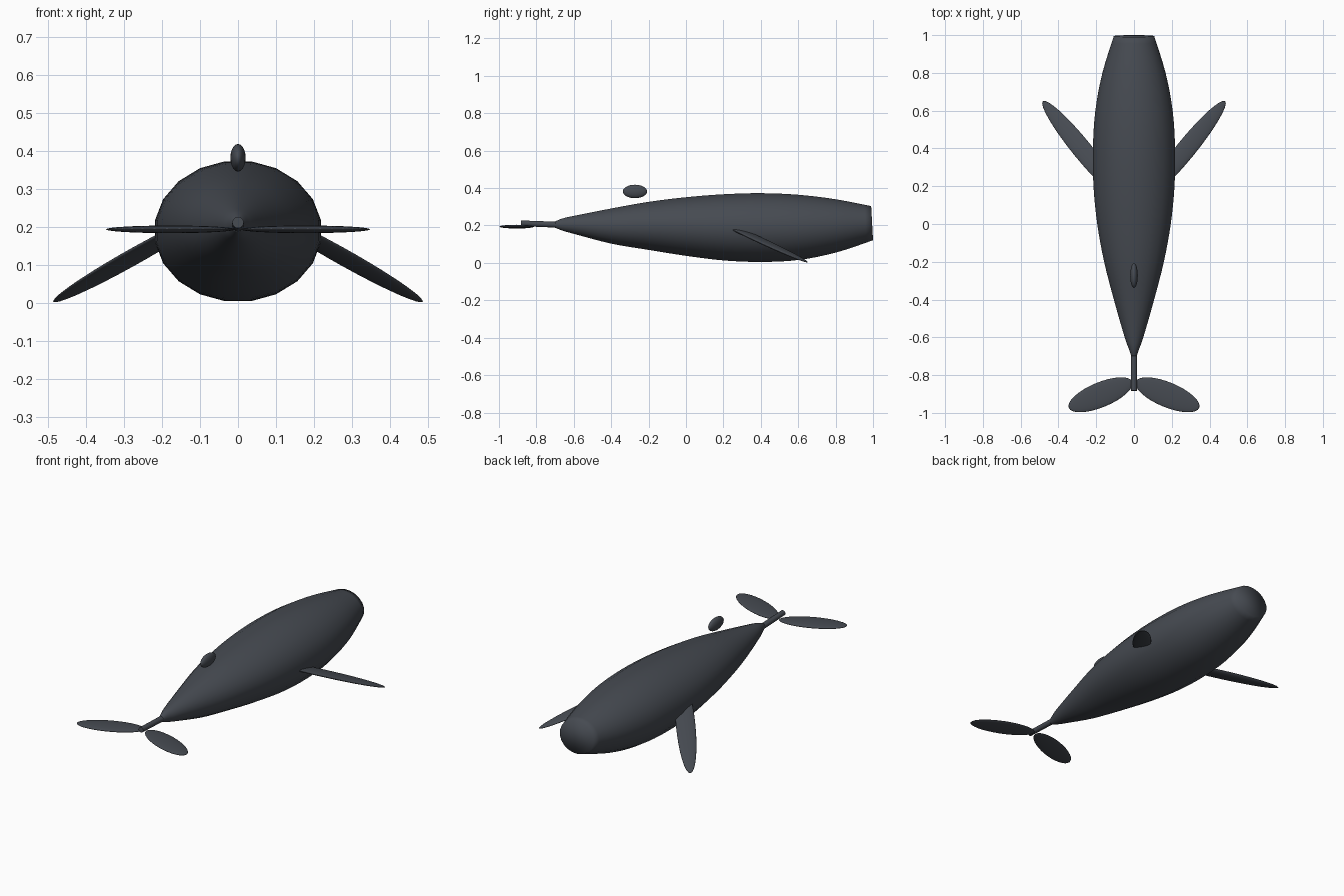
import bpy, bmesh, math
from mathutils import Matrix, Vector

if "Cube" in bpy.data.objects:
    bpy.data.objects.remove(bpy.data.objects["Cube"])

skin = bpy.data.materials.new("dark slate skin")
skin.diffuse_color = (0.061, 0.069, 0.083, 1)
skin.use_nodes = True
skin.node_tree.nodes["Principled BSDF"].inputs["Base Color"].default_value = skin.diffuse_color


def finish(name, bm):
    bmesh.ops.recalc_face_normals(bm, faces=bm.faces)
    for f in bm.faces:
        f.smooth = True
    me = bpy.data.meshes.new(name)
    bm.to_mesh(me)
    bm.free()
    me.materials.append(skin)
    ob = bpy.data.objects.new(name, me)
    bpy.context.collection.objects.link(ob)
    return ob


def ellipsoid(name, center, axis_a, axis_b, size):
    """Ellipsoid with its long axis along axis_a and its width along axis_b."""
    a = Vector(axis_a).normalized()
    b = Vector(axis_b)
    b = (b - a * b.dot(a)).normalized()
    c = a.cross(b)
    m = Matrix((a * size[0], b * size[1], c * size[2])).transposed().to_4x4()
    bm = bmesh.new()
    bmesh.ops.create_uvsphere(bm, u_segments=32, v_segments=20, radius=1,
                              matrix=Matrix.Translation(center) @ m)
    return finish(name, bm)


def catmull(p0, p1, p2, p3, t):
    return [0.5 * (2 * b + (c - a) * t + (2 * a - 5 * b + 4 * c - d) * t * t
                   + (3 * b - a - 3 * c + d) * t ** 3)
            for a, b, c, d in zip(p0, p1, p2, p3)]


# Body: oval rings along y (y, half width, bottom z, top z)
profile = [(-0.70, 0.014, 0.188, 0.222), (-0.66, 0.028, 0.172, 0.238),
           (-0.60, 0.050, 0.155, 0.252), (-0.40, 0.108, 0.102, 0.292),
           (-0.20, 0.160, 0.068, 0.328), (0.0, 0.197, 0.036, 0.353),
           (0.20, 0.217, 0.011, 0.369), (0.40, 0.220, 0.003, 0.375),
           (0.60, 0.207, 0.014, 0.367), (0.80, 0.169, 0.055, 0.343),
           (0.995, 0.108, 0.120, 0.305)]
STEPS, SIDES = 4, 20
rings = []
last = len(profile) - 1
for i in range(last):
    pts = [profile[min(max(k, 0), last)] for k in range(i - 1, i + 3)]
    rings += [catmull(*pts, s / STEPS) for s in range(STEPS)]
rings.append(profile[-1])

bm = bmesh.new()
loops = []
for y, w, lo, hi in rings:
    lean = 0.055 * max(0, y)       # the head end leans back slightly
    mid, h = (lo + hi) / 2, (hi - lo) / 2
    loop = []
    for k in range(SIDES):
        a = 2 * math.pi * (k + 0.5) / SIDES
        loop.append(bm.verts.new((w * math.cos(a), y - lean * h * math.sin(a),
                                  mid + h * math.sin(a))))
    loops.append(loop)
for p, q in zip(loops, loops[1:]):
    for k in range(SIDES):
        n = (k + 1) % SIDES
        bm.faces.new((p[k], p[n], q[n], q[k]))
bm.faces.new(loops[0])
bm.faces.new(loops[-1])
finish("body", bm)

# Tail stalk
bm = bmesh.new()
start, end = Vector((0, -0.66, 0.203)), Vector((0, -0.883, 0.212))
d = end - start
bmesh.ops.create_cone(bm, cap_ends=True, segments=16, radius1=0.016, radius2=0.015,
                      depth=d.length, matrix=Matrix.Translation((start + end) / 2)
                      @ d.to_track_quat('Z', 'Y').to_matrix().to_4x4())
stalk = finish("tail_stalk", bm)
stalk.data.set_sharp_from_angle(angle=math.radians(40))

# Paired flukes and flippers
for side, s in (("right", 1), ("left", -1)):
    ellipsoid(side + "_fluke", (s * 0.177, -0.904, 0.194),
              (s * 0.924, -0.383, 0), (s * 0.383, 0.924, 0), (0.182, 0.066, 0.010))
    ellipsoid(side + "_flipper", (s * 0.275, 0.395, 0.122),
              (s * 0.594, 0.731, -0.342), (s * 0.776, -0.63, 0), (0.35, 0.051, 0.011))

# Small back fin floating above the back
ellipsoid("back_fin", (0, -0.273, 0.382), (0, 1, 0), (0, 0, 1), (0.065, 0.036, 0.020))
